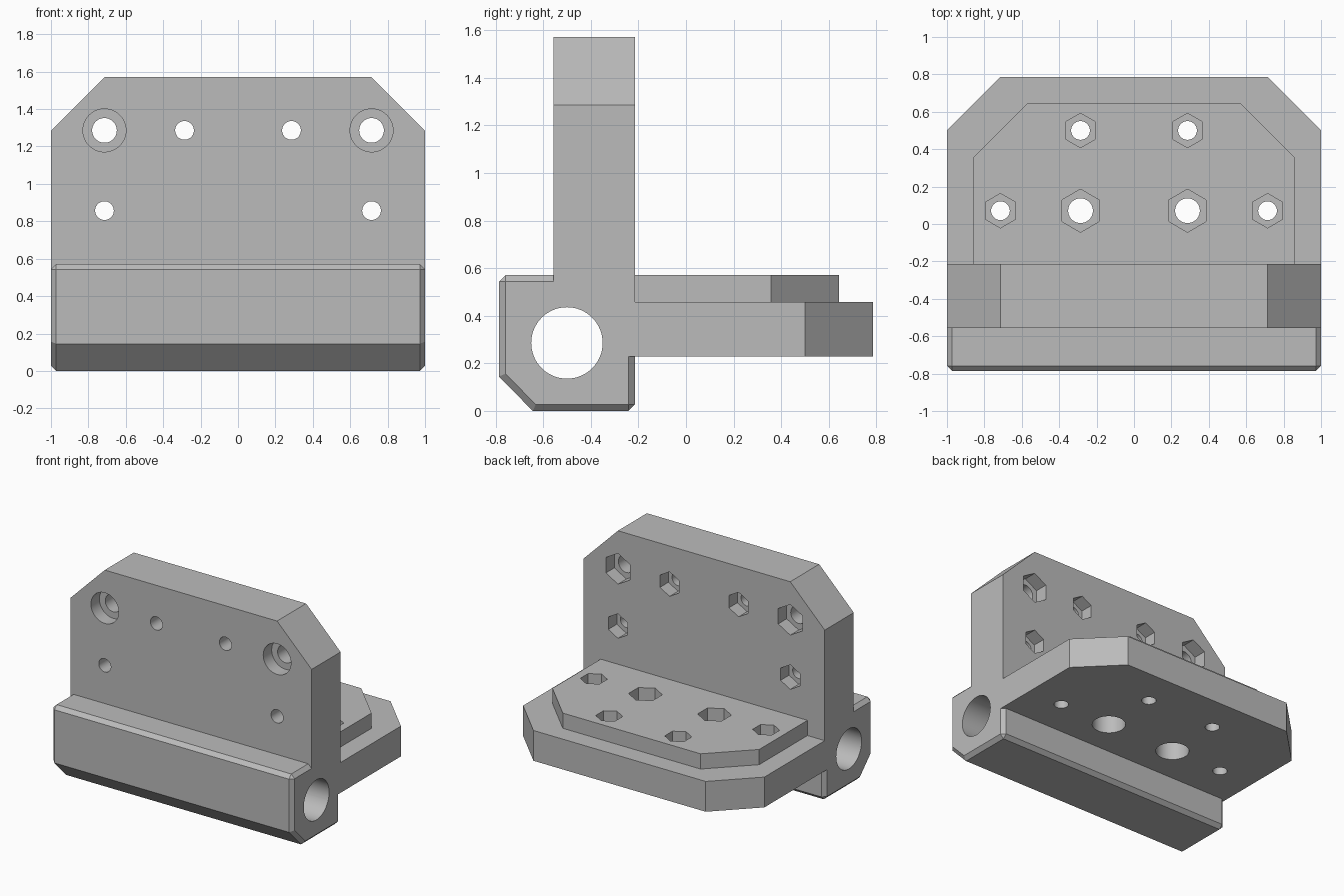
import bpy
import bmesh
from math import pi
from mathutils import Matrix, Vector

cube = bpy.data.objects.get("Cube")
if cube:
    bpy.data.objects.remove(cube, do_unlink=True)

grey = bpy.data.materials.new("grey")
grey.use_nodes = True
GREY = (0.5, 0.5, 0.5, 1)
grey.diffuse_color = GREY
grey.node_tree.nodes["Principled BSDF"].inputs["Base Color"].default_value = GREY


def finish(bm, name):
    bmesh.ops.recalc_face_normals(bm, faces=bm.faces)
    mesh = bpy.data.meshes.new(name)
    bm.to_mesh(mesh)
    bm.free()
    mesh.materials.append(grey)
    ob = bpy.data.objects.new(name, mesh)
    bpy.context.collection.objects.link(ob)
    return ob


def prism(points, direction):
    """Extrude a planar outline along a direction."""
    bm = bmesh.new()
    face = bm.faces.new([bm.verts.new(p) for p in points])
    ext = bmesh.ops.extrude_face_region(bm, geom=[face])
    moved = [v for v in ext["geom"] if isinstance(v, bmesh.types.BMVert)]
    bmesh.ops.translate(bm, verts=moved, vec=direction)
    bmesh.ops.recalc_face_normals(bm, faces=bm.faces)
    return bm


def chamfered(half, low, high, cut):
    """Symmetric outline with both upper corners cut off."""
    return [(-half, low), (half, low), (half, high - cut),
            (half - cut, high), (cut - half, high), (-half, high - cut)]


def combine(body, other, operation):
    mod = body.modifiers.new(operation, "BOOLEAN")
    mod.operation = operation
    mod.solver = "EXACT"
    mod.object = other
    other.hide_render = True
    bpy.context.view_layer.objects.active = body
    bpy.ops.object.modifier_apply(modifier=mod.name)
    bpy.data.objects.remove(other, do_unlink=True)


def drill(body, start, end, radius, sides=48, turn=0):
    """Cut a round or hexagonal hole between two points."""
    a, b = Vector(start), Vector(end)
    rot = (b - a).to_track_quat("Z", "Y").to_matrix().to_4x4()
    bm = bmesh.new()
    bmesh.ops.create_cone(bm, cap_ends=True, segments=sides, radius1=radius,
                          radius2=radius, depth=(b - a).length,
                          matrix=Matrix.Translation((a + b) / 2) @ rot
                          @ Matrix.Rotation(turn, 4, "Z"))
    combine(body, finish(bm, "hole_cutter"), "DIFFERENCE")


FRONT, BACK = -0.557, -0.214       # upright plate faces
BASE, DECK, PAD = 0.23, 0.457, 0.571  # shelf heights

# Shaft block with bevelled ends, top front edge and bottom back edge
profile = [(-0.786, 0.145), (-0.643, 0), (BACK, 0), (BACK, PAD), (-0.786, PAD)]
bm = prism([(-1, y, z) for y, z in profile], (2, 0, 0))
edges = []
for e in bm.edges:
    a, b = e.verts
    along = abs(a.co.x - b.co.x) > 1
    front_top = a.co.y < -0.7 and a.co.z > 0.5
    back_bottom = a.co.y > -0.3 and a.co.z < 0.1
    if not along or front_top or back_bottom:
        edges.append(e)
bmesh.ops.bevel(bm, geom=edges, offset=0.028, segments=1, affect="EDGES")
bracket = finish(bm, "corner_bracket")

# Upright plate, shelf and raised pad
upright = chamfered(1, BASE, 1.571, 0.286)
combine(bracket, finish(prism([(x, FRONT, z) for x, z in upright],
                              (0, BACK - FRONT, 0)), "upright_plate"), "UNION")
shelf = chamfered(1, -0.3, 0.786, 0.286)
combine(bracket, finish(prism([(x, y, BASE) for x, y in shelf],
                              (0, 0, DECK - BASE)), "shelf"), "UNION")
pad = chamfered(0.857, -0.3, 0.643, 0.286)
combine(bracket, finish(prism([(x, y, 0.4) for x, y in pad],
                              (0, 0, PAD - 0.4)), "raised_pad"), "UNION")

# Shaft bore
drill(bracket, (-1.2, -0.5, 0.286), (1.2, -0.5, 0.286), 0.15, 64)

# Bolt holes with nut pockets; the large ones are also counterbored
HOLE, BIG_HOLE, BORE = 0.05, 0.066, 0.115
NUT, BIG_NUT = 0.092, 0.115
for side in (-1, 1):
    for x, z, big in ((0.286, 1.286, False), (0.714, 0.857, False),
                      (0.714, 1.286, True)):
        x *= side
        drill(bracket, (x, -0.9, z), (x, 0, z), BIG_HOLE if big else HOLE)
        drill(bracket, (x, BACK - 0.1, z), (x, 0, z),
              BIG_NUT if big else NUT, 6)
        if big:
            drill(bracket, (x, -0.7, z), (x, FRONT + 0.1, z), BORE)
    for x, y, big in ((0.286, 0.5, False), (0.714, 0.071, False),
                      (0.286, 0.071, True)):
        x *= side
        drill(bracket, (x, y, 0.1), (x, y, 0.8), BIG_HOLE if big else HOLE)
        drill(bracket, (x, y, PAD - 0.13), (x, y, 0.8),
              BIG_NUT if big else NUT, 6)
        if big:
            drill(bracket, (x, y, 0.1), (x, y, BASE + 0.14), BORE)

# Merge flat regions and shade the round holes smooth
bm = bmesh.new()
bm.from_mesh(bracket.data)
bmesh.ops.remove_doubles(bm, verts=bm.verts, dist=0.0005)
bmesh.ops.dissolve_limit(bm, angle_limit=pi / 360, verts=bm.verts, edges=bm.edges)
bm.to_mesh(bracket.data)
bm.free()
bpy.ops.object.select_all(action="DESELECT")
bracket.select_set(True)
bpy.context.view_layer.objects.active = bracket
bpy.ops.object.shade_smooth_by_angle(angle=pi / 6)
